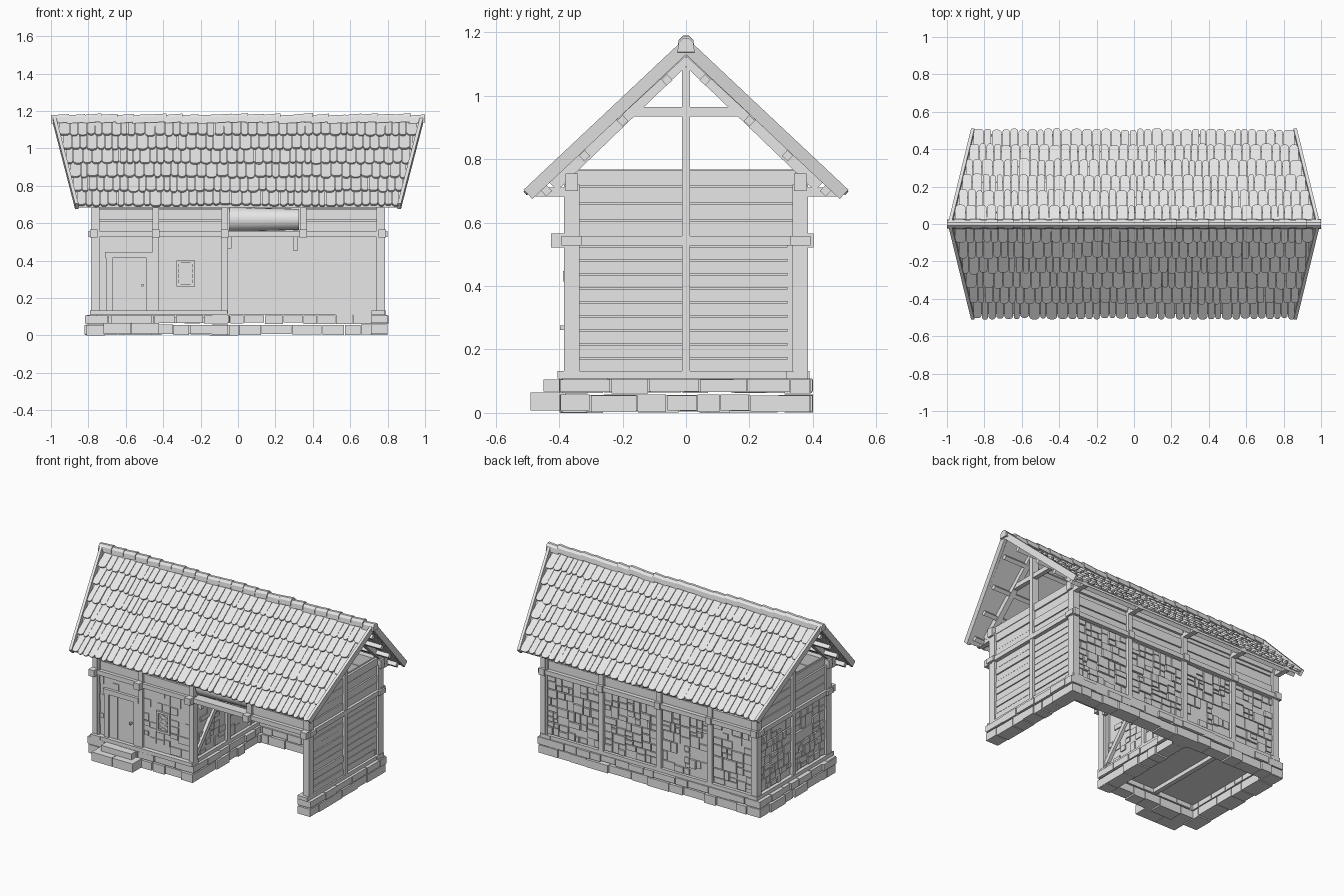
import bpy, bmesh, random
from mathutils import Vector, Matrix

random.seed(4)
rnd = random.uniform
if "Cube" in bpy.data.objects:
    bpy.data.objects.remove(bpy.data.objects["Cube"])

mat = bpy.data.materials.new("plain_grey")
mat.use_nodes = True
GREY = (0.8, 0.8, 0.8, 1)
mat.diffuse_color = GREY
mat.node_tree.nodes["Principled BSDF"].inputs["Base Color"].default_value = GREY


def finish(name, bm):
    bmesh.ops.recalc_face_normals(bm, faces=bm.faces[:])
    mesh = bpy.data.meshes.new(name)
    bm.to_mesh(mesh)
    bm.free()
    mesh.materials.append(mat)
    ob = bpy.data.objects.new(name, mesh)
    bpy.context.collection.objects.link(ob)
    return ob


def prism(bm, ring_a, ring_b):
    a = [bm.verts.new(p) for p in ring_a]
    b = [bm.verts.new(p) for p in ring_b]
    bm.faces.new(a)
    bm.faces.new(b[::-1])
    for i in range(len(a)):
        j = (i + 1) % len(a)
        bm.faces.new((a[i], b[i], b[j], a[j]))


def block(bm, face, u0, u1, z0, z1, d0, d1):
    """Box on a wall: u runs along the wall, d is distance outward."""
    axis, s = face
    def at(u, z, d):
        return (s * d, u, z) if axis == "x" else (u, s * d, z)
    prism(bm, *[[at(u, z, d) for u, z in ((u0, z0), (u1, z0), (u1, z1), (u0, z1))] for d in (d0, d1)])


def beam(bm, a, b, w, h, side=(1, 0, 0)):
    a, b = Vector(a), Vector(b)
    z = (b - a).normalized()
    x = Vector(side)
    x = (x - z * x.dot(z)).normalized()
    m = Matrix((x, z.cross(x), z)).transposed().to_4x4()
    m.translation = (a + b) / 2
    bmesh.ops.create_cube(bm, size=1, matrix=m @ Matrix.Diagonal((w, h, (b - a).length, 1)))


def stones(bm, face, u0, u1, z0, z1, d, relief, keep=1.0, big=0.085):
    """Split a panel at random into rubble blocks."""
    w, h = u1 - u0, z1 - z0
    if w > big or h > big * 0.8:
        f = rnd(0.35, 0.65)
        if w > h * 1.1:
            m = u0 + w * f
            parts = ((u0, m, z0, z1), (m, u1, z0, z1))
        else:
            m = z0 + h * f
            parts = ((u0, u1, z0, m), (u0, u1, m, z1))
        for p in parts:
            stones(bm, face, *p, d, relief, keep, rnd(0.06, 0.11))
    elif random.random() < keep:
        g = 0.003
        block(bm, face, u0 + g, u1 - g, z0 + g, z1 - g, d - 0.01, d + relief * rnd(0.4, 1))


def planks(bm, face, u0, u1, z0, z1, d, n):
    h = (z1 - z0) / n
    for i in range(n):
        block(bm, face, u0, u1, z0 + i * h, z0 + (i + 1) * h - 0.004, d - 0.025, d + rnd(-0.004, 0.004))
    block(bm, face, u0, u1, z0, z1, d - 0.02, d - 0.012)


FRONT, BACK, LEFT, RIGHT = ("y", -1), ("y", 1), ("x", 1), ("x", -1)
BAYS = [-0.77, -0.44, -0.07, 0.35, 0.77]

# Foundation: two courses of rough blocks under every wall
bm = bmesh.new()
for face, u0, u1, d0, d1 in ((BACK, -0.81, 0.8, 0.31, 0.395), (LEFT, -0.395, 0.395, 0.71, 0.8),
                             (RIGHT, -0.395, 0.395, 0.71, 0.815), (FRONT, -0.81, -0.05, 0.31, 0.395),
                             (LEFT, -0.39, 0.36, -0.14, -0.05)):
    for z0, z1 in ((0, 0.058), (0.06, 0.108)):
        u = u0
        while u < u1 - 0.01:
            e = u + rnd(0.07, 0.17)
            e = u1 if e > u1 - 0.05 else e
            block(bm, face, u, e - 0.004, z0 + rnd(0, 0.008), z1 - rnd(0, 0.003), d0, d1 + rnd(-0.008, 0.006))
            u = e
finish("foundation", bm)

# Entrance steps
bm = bmesh.new()
for x in (-0.72, -0.57):
    block(bm, FRONT, x, x + 0.147, 0.008, 0.065, 0.38, 0.49)
block(bm, FRONT, -0.68, -0.46, 0.067, 0.105, 0.38, 0.45)
finish("entrance_steps", bm)

# Room floor, ceiling and floor joist
bm = bmesh.new()
block(bm, FRONT, -0.76, -0.09, 0.095, 0.11, -0.36, 0.36)
block(bm, FRONT, -0.76, -0.09, 0.53, 0.545, -0.36, 0.36)
block(bm, FRONT, -0.44, -0.41, 0.07, 0.1, -0.33, 0.33)
finish("room_floors", bm)

# Plaster cores behind the stonework
bm = bmesh.new()
block(bm, BACK, -0.77, 0.77, 0.11, 0.54, 0.32, 0.365)
block(bm, RIGHT, -0.36, 0.36, 0.11, 0.54, 0.72, 0.765)
block(bm, FRONT, -0.77, -0.07, 0.11, 0.54, 0.32, 0.37)
block(bm, LEFT, -0.36, 0.36, 0.11, 0.54, -0.13, -0.085)
finish("wall_cores", bm)

# Rubble stonework
bm = bmesh.new()
for a, b in zip(BAYS, BAYS[1:]):
    stones(bm, BACK, a + 0.02, b - 0.02, 0.135, 0.52, 0.365, 0.014, 0.88)
for a, b in ((-0.345, -0.015), (0.015, 0.345)):
    stones(bm, RIGHT, a, b, 0.135, 0.52, 0.765, 0.014, 0.85)
    stones(bm, LEFT, a, b, 0.135, 0.52, -0.085, 0.008, 0.5)
for panel in ((-0.42, -0.33, 0.135, 0.52), (-0.23, -0.09, 0.135, 0.52), (-0.33, -0.23, 0.135, 0.26),
              (-0.33, -0.23, 0.4, 0.52), (-0.75, -0.71, 0.135, 0.52), (-0.71, -0.46, 0.45, 0.52)):
    stones(bm, FRONT, *panel, 0.37, 0.008, 0.6)
finish("rubble_stonework", bm)

# Plank cladding
bm = bmesh.new()
for a, b in ((-0.36, -0.01), (0.01, 0.345)):
    planks(bm, LEFT, a, b, 0.13, 0.527, 0.772, 9)
    for face in (LEFT, RIGHT):
        planks(bm, face, a, b, 0.555, 0.768, 0.772, 4)
for a, b in zip(BAYS, BAYS[1:]):
    planks(bm, BACK, a, b, 0.555, 0.74, 0.368, 3)
    if a != -0.07:
        planks(bm, FRONT, a, b, 0.555, 0.74, 0.37, 3)
finish("plank_cladding", bm)

# Timber frame: sills, posts, rails, plates and corbel blocks
bm = bmesh.new()
for face, a, b, d in ((BACK, -0.79, 0.79, 0.385), (LEFT, -0.405, 0.39, 0.785), (RIGHT, -0.405, 0.39, 0.79),
                      (FRONT, -0.79, -0.055, 0.4), (LEFT, -0.39, 0.36, -0.065)):
    block(bm, face, a, b, 0.108, 0.132, d - 0.07, d)
for face in (FRONT, BACK):
    for x in BAYS:
        low = 0.54 if face == FRONT and x == 0.35 else 0.12
        block(bm, face, x - 0.017, x + 0.017, low, 0.72, 0.34, 0.385)
        block(bm, face, x - 0.02, x + 0.02, 0.522, 0.565, 0.36, 0.425 if face == FRONT else 0.402)
        block(bm, face, x - 0.017, x + 0.017, 0.682, 0.71, 0.35, 0.48)
    block(bm, face, -0.8, 0.8, 0.527, 0.557, 0.33, 0.392)
    block(bm, face, -0.8, 0.8, 0.7, 0.755, 0.34, 0.38)
for face in (LEFT, RIGHT):
    block(bm, face, -0.39, 0.39, 0.527, 0.557, 0.73, 0.79)
    block(bm, face, -0.013, 0.013, 0.12, 1.09, 0.74, 0.787)
    for s in (-1, 1):
        block(bm, face, s * 0.36 - 0.024, s * 0.36 + 0.024, 0.12, 0.72, 0.74, 0.785)
finish("timber_frame", bm)

# Partition bracing facing the open bay
bm = bmesh.new()
block(bm, LEFT, -0.37, 0.37, 0.525, 0.557, -0.12, -0.065)
block(bm, LEFT, -0.015, 0.015, 0.12, 0.53, -0.1, -0.065)
for s in (-1, 1):
    beam(bm, (-0.075, s * 0.35, 0.14), (-0.075, s * 0.02, 0.52), 0.022, 0.03)
finish("partition_braces", bm)

# Roof trusses and purlins
bm = bmesh.new()
for x in (-0.77, -0.44, -0.07, 0.35, 0.77):
    block(bm, FRONT, x - 0.015, x + 0.015, 0.935, 0.965, -0.19, 0.19)
    for s in (-1, 1):
        beam(bm, (x, 0, 1.12), (x, s * 0.42, 0.715), 0.035, 0.04)
for s in (-1, 1):
    for y in (0.06, 0.2, 0.32, 0.44):
        x = 0.955 - 0.24 * y
        beam(bm, (-x, s * y, 1.105 - 0.92 * y), (x, s * y, 1.105 - 0.92 * y), 0.025, 0.025, (0, 1, -s * 0.92))
finish("roof_trusses", bm)

# Roof deck and slanted verge boards
deck, verge = bmesh.new(), bmesh.new()
for s in (-1, 1):
    corners = [Vector(p) for p in ((-0.97, 0, 1.125), (0.97, 0, 1.125), (0.86, s * 0.48, 0.683), (-0.86, s * 0.48, 0.683))]
    prism(deck, corners, [c + Vector((0, 0, 0.016)) for c in corners])
    for e in (-1, 1):
        beam(verge, (e * 0.983, 0, 1.157), (e * 0.862, s * 0.497, 0.69), 0.018, 0.04)
finish("roof_deck", deck)
finish("verge_boards", verge)

# Round-ended shingles in six overlapping rows per slope
bm = bmesh.new()
for s in (-1, 1):
    down = Vector((0, s, -0.925)).normalized()
    out = Vector((0, s * 0.925, 1)).normalized()
    for row in range(6):
        y = 0.085 + 0.081 * row
        limit = 0.978 - 0.24 * y
        top, x = max(0, y - 0.11) * 1.362, -limit
        while x < limit - 0.005:
            e = min(x + rnd(0.034, 0.06), limit)
            e = limit if limit - e < 0.02 else e
            low, lift = y * 1.362 + rnd(-0.007, 0.005), rnd(0.012, 0.018)
            w, l, r = e - x, x + 0.0015, e - 0.0015
            outline = ((l, top), (r, top), (r, low - 0.016), (r - w * 0.12, low - 0.005), (r - w * 0.3, low),
                       (l + w * 0.3, low), (l + w * 0.12, low - 0.005), (l, low - 0.016))
            rings = [[Vector((u, 0, 1.133)) + down * t + out * (n + lift * (t - top) / (low - top))
                      for u, t in outline] for n in (0, 0.011)]
            prism(bm, *rings)
            x = e
finish("roof_shingles", bm)

# Overlapping ridge caps
bm = bmesh.new()
profile = ((-0.024, 1.135), (-0.02, 1.165), (-0.008, 1.179), (0.008, 1.179), (0.02, 1.165), (0.024, 1.135))
step = 2 / 23
for i in range(23):
    x0, dz, tilt = -1 + i * step, rnd(-0.004, 0.002), rnd(0.004, 0.009)
    x1 = min(1, x0 + step * 1.1)
    prism(bm, [(x0, y, z + dz) for y, z in profile], [(x1, y * 1.15, z + dz + tilt) for y, z in profile])
finish("ridge_caps", bm)

# Door with frame, boards and handle
bm = bmesh.new()
block(bm, FRONT, -0.705, -0.67, 0.13, 0.44, 0.36, 0.385)
block(bm, FRONT, -0.49, -0.457, 0.13, 0.44, 0.36, 0.385)
block(bm, FRONT, -0.71, -0.455, 0.415, 0.447, 0.36, 0.388)
for i in range(3):
    block(bm, FRONT, -0.67 + i * 0.06, -0.612 + i * 0.06, 0.132, 0.415, 0.36, 0.376)
block(bm, FRONT, -0.515, -0.505, 0.262, 0.275, 0.37, 0.397)
finish("door", bm)

# Lattice window
bm = bmesh.new()
for u0, u1, z0, z1 in ((-0.33, -0.315, 0.262, 0.4), (-0.245, -0.23, 0.262, 0.4),
                       (-0.33, -0.23, 0.262, 0.276), (-0.33, -0.23, 0.386, 0.4)):
    block(bm, FRONT, u0, u1, z0, z1, 0.36, 0.382)
for i in range(4):
    z = 0.276 + i * 0.0275
    for s in (-1, 1):
        beam(bm, (-0.28 - s * 0.035, -0.373, z), (-0.28 + s * 0.035, -0.373, z + 0.0275), 0.004, 0.006, (0, 1, 0))
finish("lattice_window", bm)

# Rolled canvas resting on the bay rail, with hanging straps
bm = bmesh.new()
bmesh.ops.create_cone(bm, cap_ends=True, segments=20, radius1=0.066, radius2=0.056, depth=0.37,
                      matrix=Matrix.Translation((0.14, -0.31, 0.62)) @ Matrix.Rotation(1.5708, 4, "Y"))
roll = finish("rolled_canvas", bm)
bpy.context.view_layer.objects.active = roll
roll.select_set(True)
bpy.ops.object.shade_smooth_by_angle()
bm = bmesh.new()
block(bm, FRONT, -0.06, -0.035, 0.465, 0.68, 0.31, 0.33)
block(bm, FRONT, 0.295, 0.32, 0.455, 0.56, 0.31, 0.33)
finish("canvas_straps", bm)
